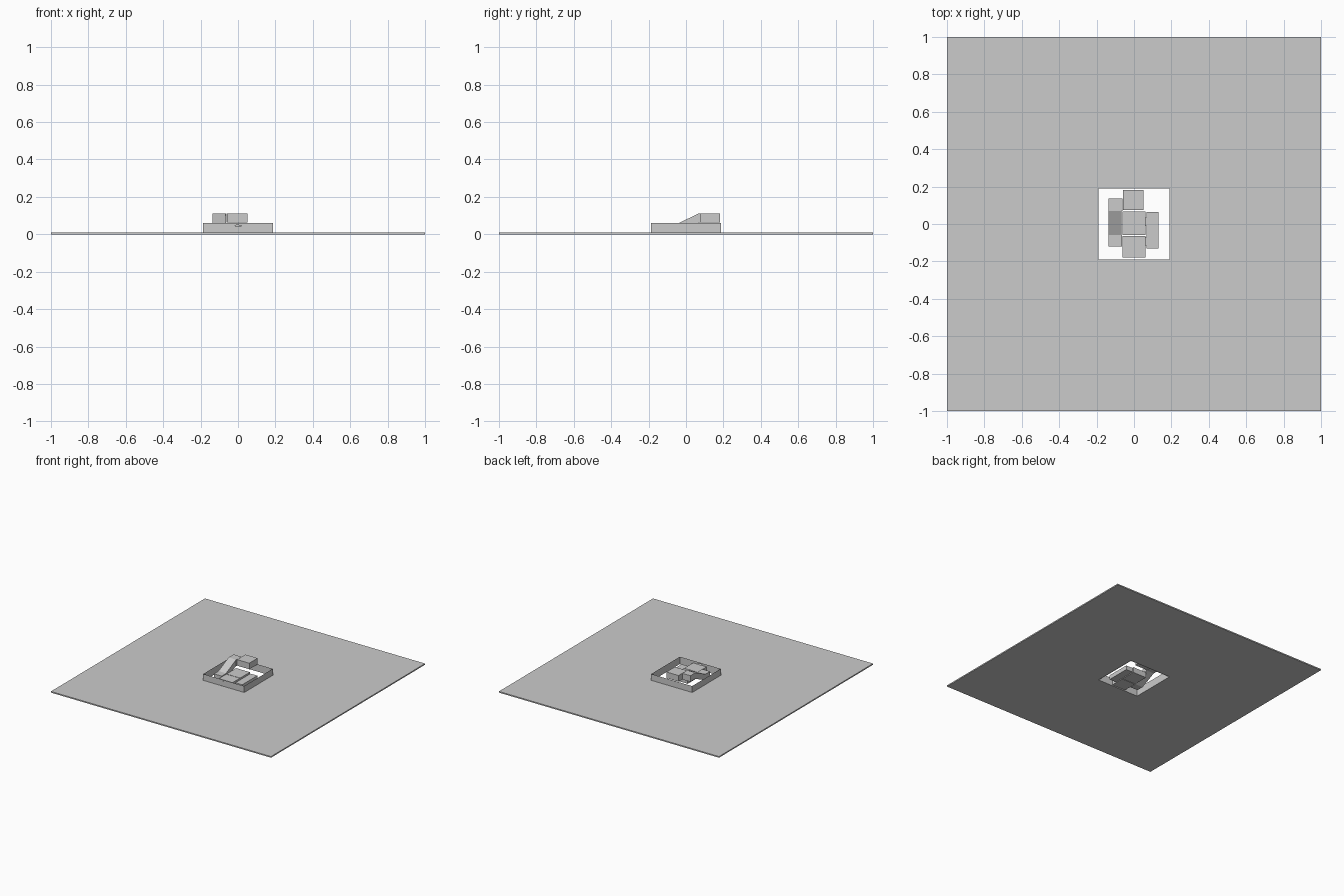
import bpy, bmesh
from mathutils import Vector

if "Cube" in bpy.data.objects:
    bpy.data.objects.remove(bpy.data.objects["Cube"])


def finish(name, bm):
    mesh = bpy.data.meshes.new(name)
    bm.to_mesh(mesh)
    bm.free()
    ob = bpy.data.objects.new(name, mesh)
    bpy.context.collection.objects.link(ob)
    return ob


def holed_sheet(name, outer, inner, normal, depth=None):
    """Flat sheet with an opening, optionally extruded along depth."""
    bm = bmesh.new()
    for loop in (outer, inner):
        vs = [bm.verts.new(p) for p in loop]
        for a, b in zip(vs, vs[1:] + vs[:1]):
            bm.edges.new((a, b))
    bmesh.ops.triangle_fill(bm, edges=bm.edges[:], use_beauty=True, normal=normal)
    if depth:
        res = bmesh.ops.extrude_face_region(bm, geom=bm.faces[:], use_keep_orig=True)
        moved = [g for g in res["geom"] if isinstance(g, bmesh.types.BMVert)]
        bmesh.ops.translate(bm, verts=moved, vec=Vector(depth))
        bmesh.ops.recalc_face_normals(bm, faces=bm.faces[:])
    return finish(name, bm)


def block(name, x0, x1, y0, y1, z0, z1, rise=0.0):
    """Box whose back end is lifted by rise."""
    bm = bmesh.new()
    bmesh.ops.create_cube(bm, size=1)
    for v in bm.verts:
        v.co = (x1 if v.co.x > 0 else x0,
                y1 if v.co.y > 0 else y0,
                (z1 if v.co.z > 0 else z0) + (rise if v.co.y > 0 else 0))
    return finish(name, bm)


def square(r, z):
    return [(-r, -r, z), (r, -r, z), (r, r, z), (-r, r, z)]


def sheet(name, corners):
    bm = bmesh.new()
    bm.faces.new([bm.verts.new(c) for c in corners])
    return finish(name, bm)


# Thin ground plate with a square opening
holed_sheet("ground_plate", square(1, 0), square(0.19, 0), (0, 0, 1), (0, 0, 0.01))

# Sheet walls around the opening
W, H = 0.186, 0.06
for name, (ax, ay), (bx, by) in (
        ("right_wall", (W, -W), (W, W)),
        ("back_wall", (W, W), (-W, W)),
        ("left_wall", (-W, W), (-W, -W))):
    sheet(name, [(ax, ay, 0), (bx, by, 0), (bx, by, H), (ax, ay, H)])

# Front wall with the rough entrance
mouth = [(-0.022, 0.008), (0.022, 0.008), (0.03, 0.022), (0.018, 0.036),
         (0.02, 0.046), (-0.006, 0.05), (-0.028, 0.04), (-0.03, 0.022)]
holed_sheet("front_wall",
            [(-W, -W, 0), (W, -W, 0), (W, -W, H), (-W, -W, H)],
            [(x, -W, z) for x, z in mouth], (0, -1, 0))

# Low rooms and passages
block("entry_room", -0.062, 0.062, -0.18, -0.064, 0.0, 0.045)
block("middle_room", -0.062, 0.062, -0.06, 0.066, 0.0, 0.045)
block("left_room", -0.135, -0.064, -0.12, -0.06, 0.0, 0.05)
block("right_room", 0.068, 0.13, -0.13, 0.065, 0.0, 0.035)
for i, y in enumerate((-0.09, 0.015)):
    block(f"doorway_{i + 1}", 0.06, 0.07, y - 0.025, y + 0.02, 0.005, 0.03)

# Ramp up to the raised rooms
block("ramp", -0.135, -0.066, -0.06, 0.07, 0.0, 0.05, rise=0.062)
block("upper_left_room", -0.135, -0.062, 0.07, 0.135, 0.062, 0.112)
block("upper_back_room", -0.06, 0.05, 0.075, 0.183, 0.062, 0.112)
